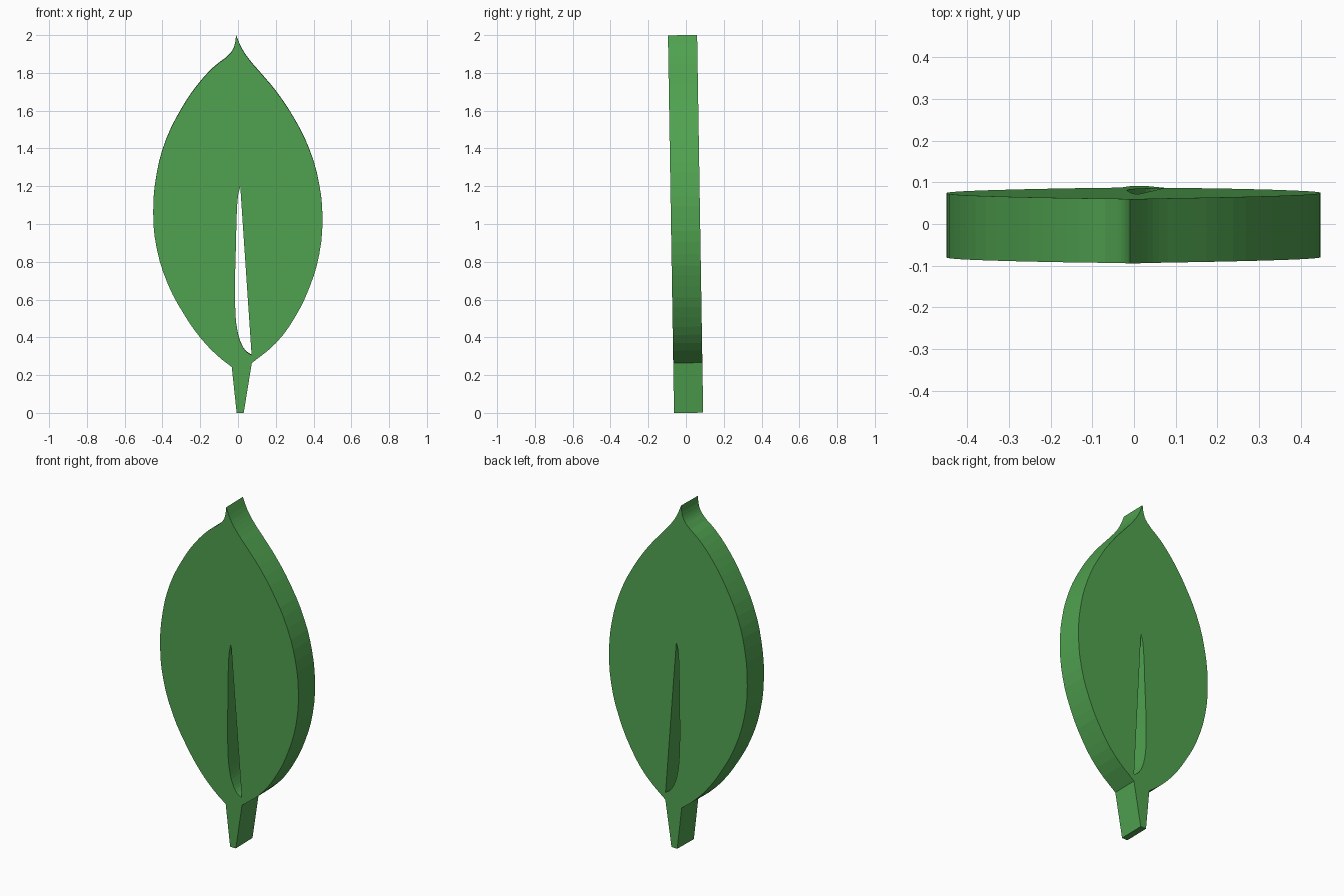
import bpy
import math

if "Cube" in bpy.data.objects:
    bpy.data.objects.remove(bpy.data.objects["Cube"])

# Outline as (x, z, is_corner), clockwise from the tip
RIGHT = [(0.02, 1.93), (0.06, 1.87), (0.12, 1.80), (0.20, 1.705), (0.30, 1.555),
         (0.38, 1.39), (0.43, 1.21), (0.447, 1.03), (0.43, 0.84), (0.38, 0.67),
         (0.30, 0.505), (0.20, 0.37)]
LEFT = [(-0.11, 0.305), (-0.20, 0.40), (-0.29, 0.53), (-0.37, 0.68), (-0.43, 0.87),
        (-0.449, 1.06), (-0.43, 1.27), (-0.38, 1.45), (-0.30, 1.61), (-0.22, 1.73),
        (-0.13, 1.83), (-0.04, 1.905), (-0.02, 1.94)]
STEM = [(0.073, 0.265), (0.03, 0.0), (-0.007, 0.0), (-0.033, 0.244)]
TIP = (-0.01, 2.0)
outline = ([(*TIP, True)] + [(*p, False) for p in RIGHT]
           + [(*p, True) for p in STEM] + [(*p, False) for p in LEFT])

# Slot along the midrib
slot = [(0.012, 1.2, True), (0.072, 0.307, True), (0.04, 0.33, False),
        (0.012, 0.38, False), (-0.004, 0.44, False), (-0.014, 0.53, False),
        (-0.010, 0.92, False), (-0.006, 1.07, False), (0.001, 1.155, False)]

curve = bpy.data.curves.new("leaf", 'CURVE')
curve.dimensions = '2D'
curve.fill_mode = 'BOTH'
curve.extrude = 0.077
curve.resolution_u = 3


def add_loop(points):
    spline = curve.splines.new('BEZIER')
    spline.bezier_points.add(len(points) - 1)
    spline.use_cyclic_u = True
    spline.use_smooth = False
    for bp, (x, z, corner) in zip(spline.bezier_points, points):
        bp.co = (x, z, 0)
        kind = 'VECTOR' if corner else 'AUTO'
        bp.handle_left_type = bp.handle_right_type = kind


add_loop(outline)
add_loop(slot)

# Stand the leaf up with its slight forward lean
leaf = bpy.data.objects.new("leaf", curve)
bpy.context.collection.objects.link(leaf)
leaf.rotation_euler.x = math.pi / 2 + 0.016
leaf.location.y = 0.014

mat = bpy.data.materials.new("leaf_green")
mat.diffuse_color = (0.08, 0.36, 0.08, 1)
mat.use_nodes = True
mat.node_tree.nodes["Principled BSDF"].inputs["Base Color"].default_value = mat.diffuse_color
curve.materials.append(mat)

# Solid mesh with flat faces
bpy.context.view_layer.objects.active = leaf
leaf.select_set(True)
bpy.ops.object.convert(target='MESH')
bpy.ops.object.shade_flat()
